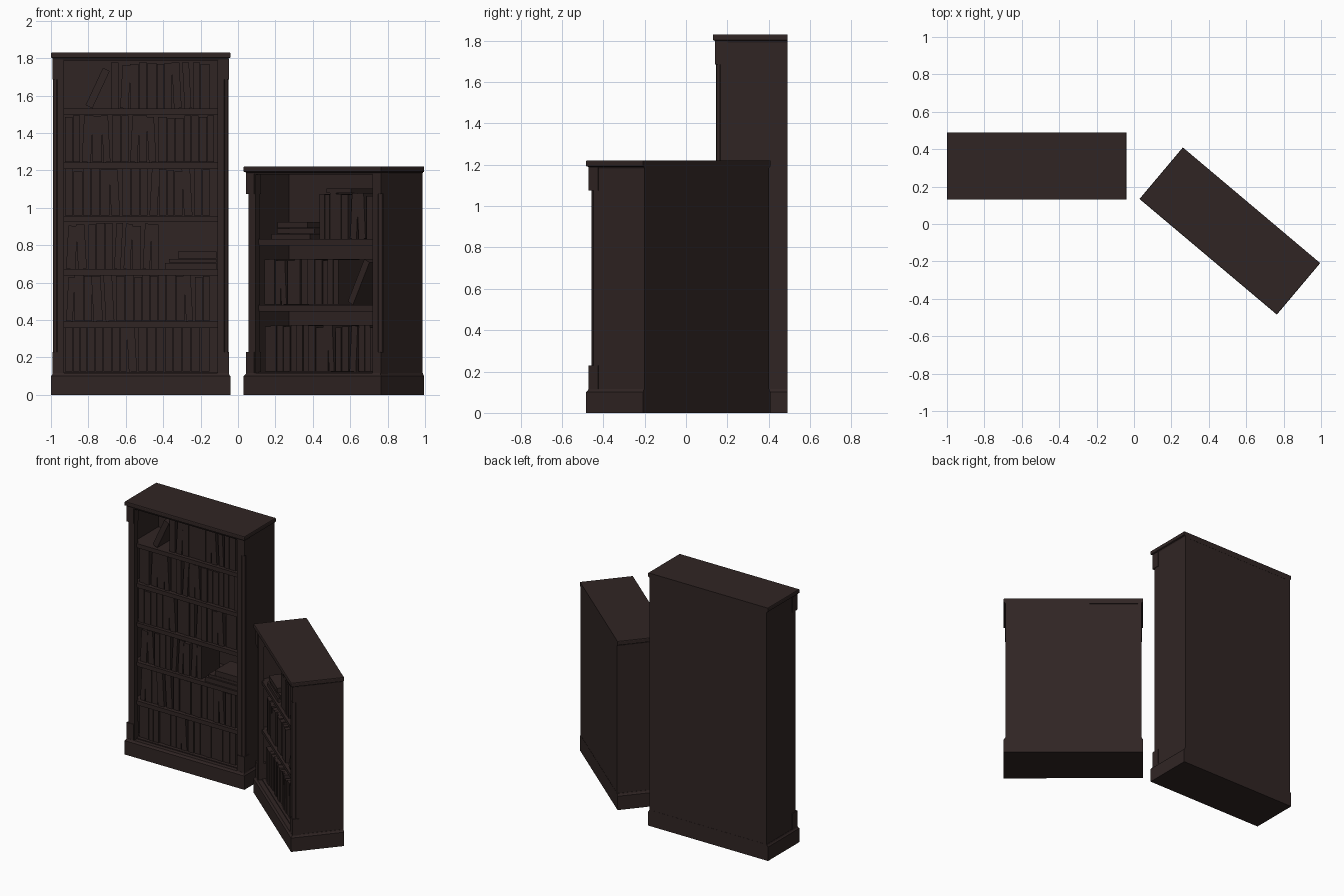
import bpy, bmesh, math, random
from mathutils import Matrix, Vector

if "Cube" in bpy.data.objects:
    bpy.data.objects.remove(bpy.data.objects["Cube"])

random.seed(7)
wood = bpy.data.materials.new("dark walnut")
wood.diffuse_color = (0.030, 0.0185, 0.0175, 1)
wood.use_nodes = True
wood.node_tree.nodes["Principled BSDF"].inputs["Base Color"].default_value = wood.diffuse_color


def finish(bm, name, place):
    bmesh.ops.recalc_face_normals(bm, faces=bm.faces)
    me = bpy.data.meshes.new(name)
    bm.to_mesh(me)
    bm.free()
    me.materials.append(wood)
    ob = bpy.data.objects.new(name, me)
    bpy.context.collection.objects.link(ob)
    ob.matrix_world = place
    return ob


def add_box(bm, x0, x1, y0, y1, z0, z1, m=None):
    mat = Matrix.Translation(((x0 + x1) / 2, (y0 + y1) / 2, (z0 + z1) / 2)) @ \
        Matrix.Diagonal((x1 - x0, y1 - y0, z1 - z0, 1))
    bmesh.ops.create_cube(bm, size=1, matrix=(m @ mat) if m else mat)


def loft(bm, rings):
    """Skin a stack of equal-length outlines and cap both ends."""
    loops = [[bm.verts.new(p) for p in r] for r in rings]
    n = len(loops[0])
    for a, b in zip(loops, loops[1:]):
        for i in range(n):
            j = (i + 1) % n
            bm.faces.new((a[i], a[j], b[j], b[i]))
    bm.faces.new(loops[0][::-1])
    bm.faces.new(loops[-1])


def moulding(name, profile, place):
    """Slab with a moulded front and sides; profile = (z, inset), flat back."""
    bm = bmesh.new()
    loft(bm, [[(-.48 + i, -.18 + i, z), (.48 - i, -.18 + i, z),
               (.48 - i, .18, z), (-.48 + i, .18, z)] for z, i in profile])
    finish(bm, name, place)


def upright_row(bm, x, end, z, h, front=-.125):
    """Standing books of varied size, a few of them tilted."""
    while True:
        w = random.uniform(.034, .05)
        if x + w > end:
            break
        hh = h - random.choice((0, 0, .004, .008, .015))
        tilt = math.radians(random.choice((0,) * 9 + (3, -3)))
        x += abs(math.sin(tilt)) * hh * .5
        m = Matrix.Translation((x + w / 2, 0, z + .002)) @ Matrix.Rotation(tilt, 4, 'Y')
        dy = random.uniform(0, .012)
        add_box(bm, -w / 2, w / 2, front + dy, front + .22, 0, hh, m)
        x += w + .003 + abs(math.sin(tilt)) * hh * .5


def leaning_book(bm, x, z, length, degrees):
    m = Matrix.Translation((x, 0, z + .004)) @ Matrix.Rotation(math.radians(degrees), 4, 'Y')
    add_box(bm, 0, .04, -.122, .09, 0, length, m)


def stack(bm, books, z):
    """Books lying flat; books = (x0, x1, thickness)."""
    for x0, x1, t in books:
        add_box(bm, x0, x1, random.uniform(-.13, -.115), .06, z, z + t - .002)
        z += t


def bookcase(prefix, top, shelves, place):
    cap = top - .03
    # moulded base and top board
    moulding(prefix + "_plinth", [(0, 0), (.10, 0), (.107, .006), (.116, .010)], place)
    moulding(prefix + "_cornice", [(cap - .012, .014), (cap, .008), (cap + .004, 0),
                                   (top - .004, 0), (top, .002)], place)
    # side posts: square blocks at both ends, chamfered corner between
    lo, hi = .23, top - .145
    for s, side in ((-1, "left"), (1, "right")):
        bm = bmesh.new()
        c = .022
        outline = [(.41, -.165), (.468 - c, -.165), (.468, -.165 + c), (.468, .18),
                   (.443, .18), (.443, -.125), (.41, -.125)]
        loft(bm, [[(s * x, y, z) for x, y in outline] for z in (.11, cap)])
        finish(bm, f"{prefix}_{side}_side", place)
        bm = bmesh.new()
        for z0, z1 in ((.112, lo), (hi, cap - .004)):
            xs = sorted((s * .415, s * .472))
            add_box(bm, xs[0], xs[1], -.169, -.11, z0, z1)
        finish(bm, f"{prefix}_{side}_blocks", place)
        # slim corner column
        bm = bmesh.new()
        bmesh.ops.create_cone(bm, cap_ends=True, segments=12, radius1=.012, radius2=.012,
                              depth=hi - lo, matrix=Matrix.Translation((s * .454, -.151, (lo + hi) / 2)))
        for f in bm.faces:
            f.smooth = len(f.verts) == 4
        finish(bm, f"{prefix}_{side}_column", place)
    # back panel
    bm = bmesh.new()
    add_box(bm, -.445, .445, .155, .179, .11, cap)
    finish(bm, prefix + "_back", place)
    # shelves with a small lip below the front edge
    bm = bmesh.new()
    for z in shelves:
        add_box(bm, -.443, .443, -.14, .156, z - .024, z)
        if z > .2:
            add_box(bm, -.41, .41, -.134, -.12, z - .034, z - .023)
    finish(bm, prefix + "_shelves", place)


# tall bookcase
tall = Matrix.Translation((-.52, .31, 0))
levels = [.122, .392, .672, .957, 1.242, 1.53]
bookcase("tall_case", 1.83, levels, tall)
for i, z in enumerate(levels):
    bm = bmesh.new()
    if i == 2:
        upright_row(bm, -.405, .125, z, .245)
        stack(bm, [(.13, .405, .035), (.15, .405, .022), (.20, .405, .04)], z)
    elif i == 5:
        leaning_book(bm, -.295, z + .015, .22, 25)
        upright_row(bm, -.16, .405, z, .245)
    else:
        upright_row(bm, -.405, .408, z, .25)
    finish(bm, f"tall_case_books_{i + 1}", tall)

# short bookcase, turned toward the left
short = Matrix.Translation((.5125, -.0375, 0)) @ Matrix.Rotation(math.radians(-40.1), 4, 'Z')
levels = [.122, .48, .832]
bookcase("short_case", 1.22, levels, short)
for i, z in enumerate(levels):
    bm = bmesh.new()
    if i == 0:
        upright_row(bm, -.38, .40, z, .25)
    elif i == 1:
        upright_row(bm, -.39, .17, z, .245)
        leaning_book(bm, .20, z + .015, .255, 27)
    else:
        stack(bm, [(-.33, -.06, .03), (-.30, -.04, .03), (-.29, -.08, .035)], z)
        upright_row(bm, .0, .39, z, .245)
        add_box(bm, .05, .22, -.12, .08, z + .248, z + .27)
    finish(bm, f"short_case_books_{i + 1}", short)
